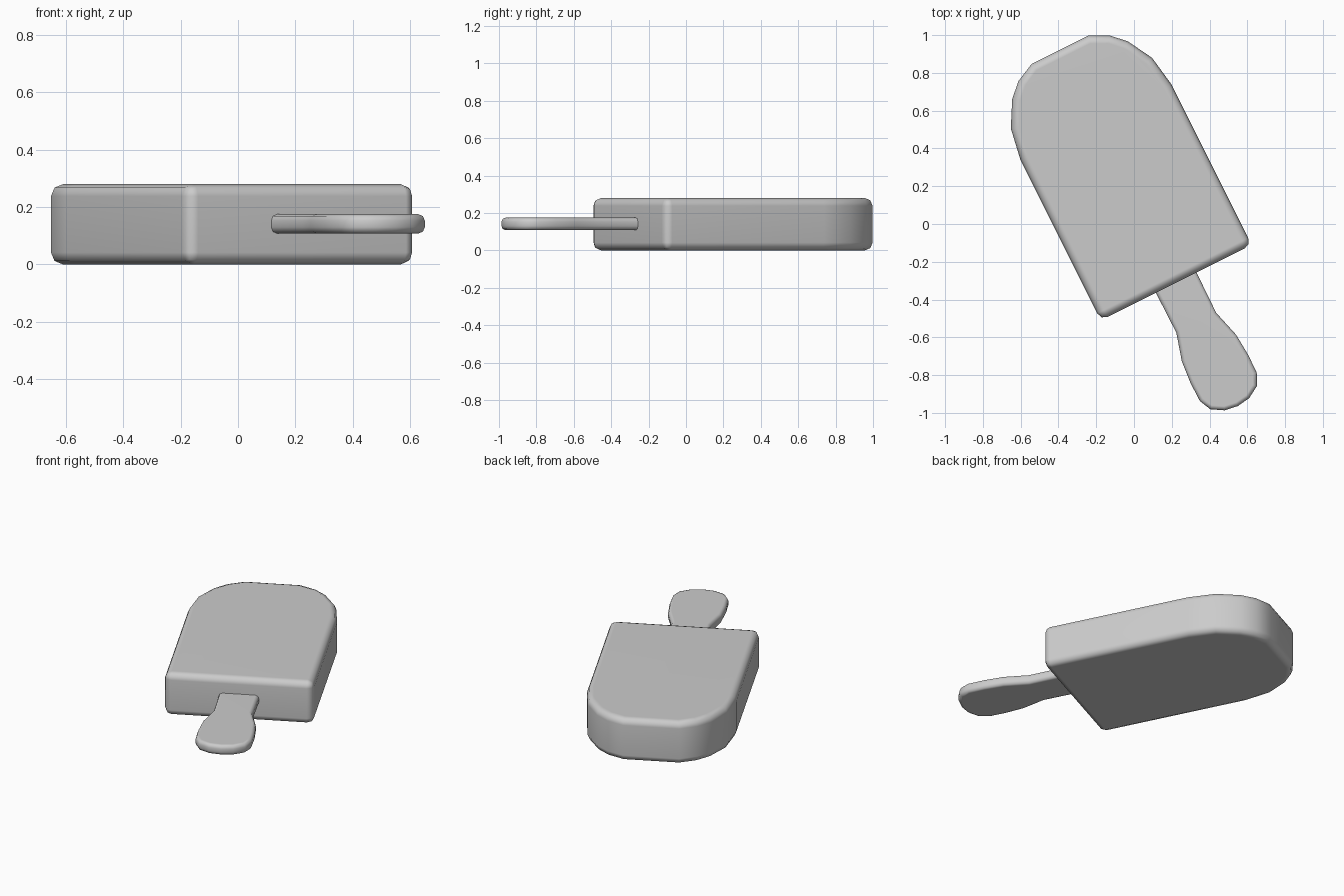
import bpy, bmesh, math
from mathutils import Matrix

if "Cube" in bpy.data.objects:
    bpy.data.objects.remove(bpy.data.objects["Cube"])

# Long axis is tilted in plan; both parts share this local frame
FRAME = Matrix.Rotation(math.atan2(1, 2), 4, 'Z') @ Matrix.Translation((0.061, 0, 0))


def slab(name, half, z0, z1, bevel):
    """Mirror a half outline, extrude it and round its sharp edges."""
    outline = half + [(-x, y) for x, y in reversed(half) if x > 0]
    bm = bmesh.new()
    face = bm.faces.new([bm.verts.new((x, y, z0)) for x, y in outline])
    ext = bmesh.ops.extrude_face_region(bm, geom=[face])
    top = [v for v in ext['geom'] if isinstance(v, bmesh.types.BMVert)]
    bmesh.ops.translate(bm, verts=top, vec=(0, 0, z1 - z0))
    bmesh.ops.recalc_face_normals(bm, faces=bm.faces[:])
    sharp = [e for e in bm.edges if e.calc_face_angle(0) > math.radians(60)]
    bmesh.ops.bevel(bm, geom=sharp, offset=bevel, offset_type='OFFSET',
                    segments=2, profile=0.5, affect='EDGES', clamp_overlap=True)
    bm.transform(FRAME)
    bmesh.ops.recalc_face_normals(bm, faces=bm.faces[:])
    mesh = bpy.data.meshes.new(name)
    bm.to_mesh(mesh)
    bm.free()
    obj = bpy.data.objects.new(name, mesh)
    bpy.context.collection.objects.link(obj)
    bpy.ops.object.select_all(action='DESELECT')
    obj.select_set(True)
    bpy.context.view_layer.objects.active = obj
    bpy.ops.object.shade_smooth_by_angle(angle=math.radians(60))
    # Keep the broad flat faces flat-looking
    mod = obj.modifiers.new("weighted_normals", 'WEIGHTED_NORMAL')
    mod.keep_sharp = True
    return obj


# Ice block with a domed end
slab("ice_block", [(0.447, -0.378), (0.447, 0.572), (0.418, 0.744),
                   (0.342, 0.880), (0.270, 0.950), (0.168, 1.0)],
     0.0, 0.28, 0.042)

# Flat wooden stick with a flared, rounded grip
slab("stick", [(0.0, -1.108), (0.073, -1.097), (0.138, -1.058),
               (0.168, -0.995), (0.170, -0.890), (0.160, -0.765),
               (0.118, -0.615), (0.121, -0.300)],
     0.108, 0.175, 0.022)
